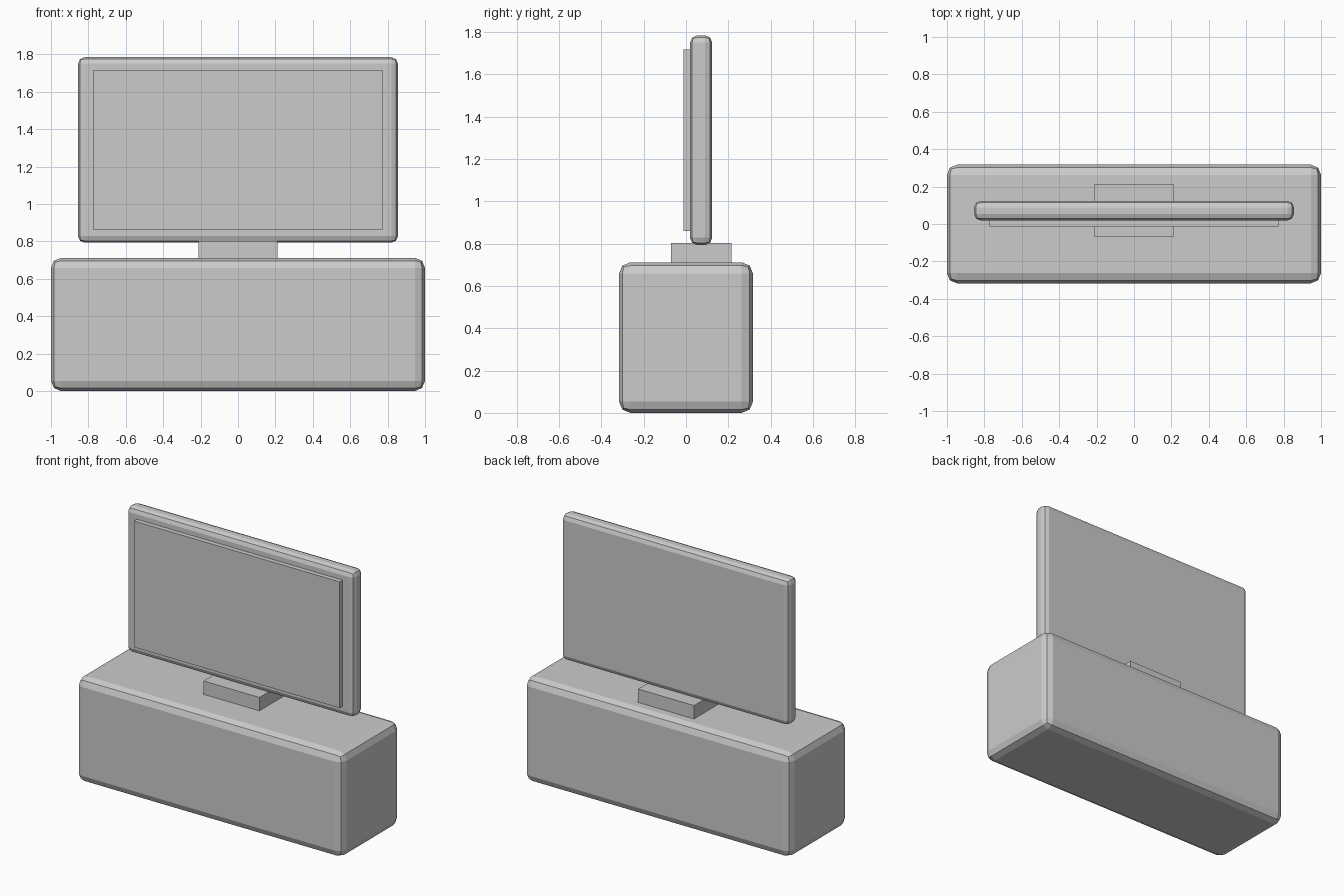
import bpy
import bmesh
from mathutils import Vector

# Remove the default cube
cube = bpy.data.objects.get("Cube")
if cube:
    bpy.data.objects.remove(cube, do_unlink=True)

# Single plain grey material
grey = bpy.data.materials.new("plain_grey")
grey.use_nodes = True
colour = (0.6, 0.6, 0.6, 1.0)
grey.diffuse_color = colour
for node in grey.node_tree.nodes:
    if node.type == 'BSDF_PRINCIPLED':
        node.inputs["Base Color"].default_value = colour


def box(name, low, high, bevel=0.0):
    """Box between two corners, with an optional two-step rounded edge."""
    low, high = Vector(low), Vector(high)
    bm = bmesh.new()
    bmesh.ops.create_cube(bm, size=1.0)
    bmesh.ops.scale(bm, vec=high - low, verts=bm.verts)
    mesh = bpy.data.meshes.new(name)
    bm.to_mesh(mesh)
    bm.free()
    mesh.materials.append(grey)
    obj = bpy.data.objects.new(name, mesh)
    obj.location = (low + high) / 2
    bpy.context.collection.objects.link(obj)
    if bevel:
        mod = obj.modifiers.new("rounded_edges", 'BEVEL')
        mod.width = bevel
        mod.segments = 2
    return obj


# Cabinet with rounded edges
box("cabinet", (-1, -0.317, 0), (1, 0.317, 0.712), bevel=0.054)

# Foot of the television
box("stand", (-0.21, -0.07, 0.70), (0.21, 0.214, 0.803))

# Television body and raised screen panel
box("television_body", (-0.855, 0.019, 0.793), (0.855, 0.124, 1.785), bevel=0.035)
box("screen", (-0.773, -0.013, 0.86), (0.773, 0.022, 1.717))
